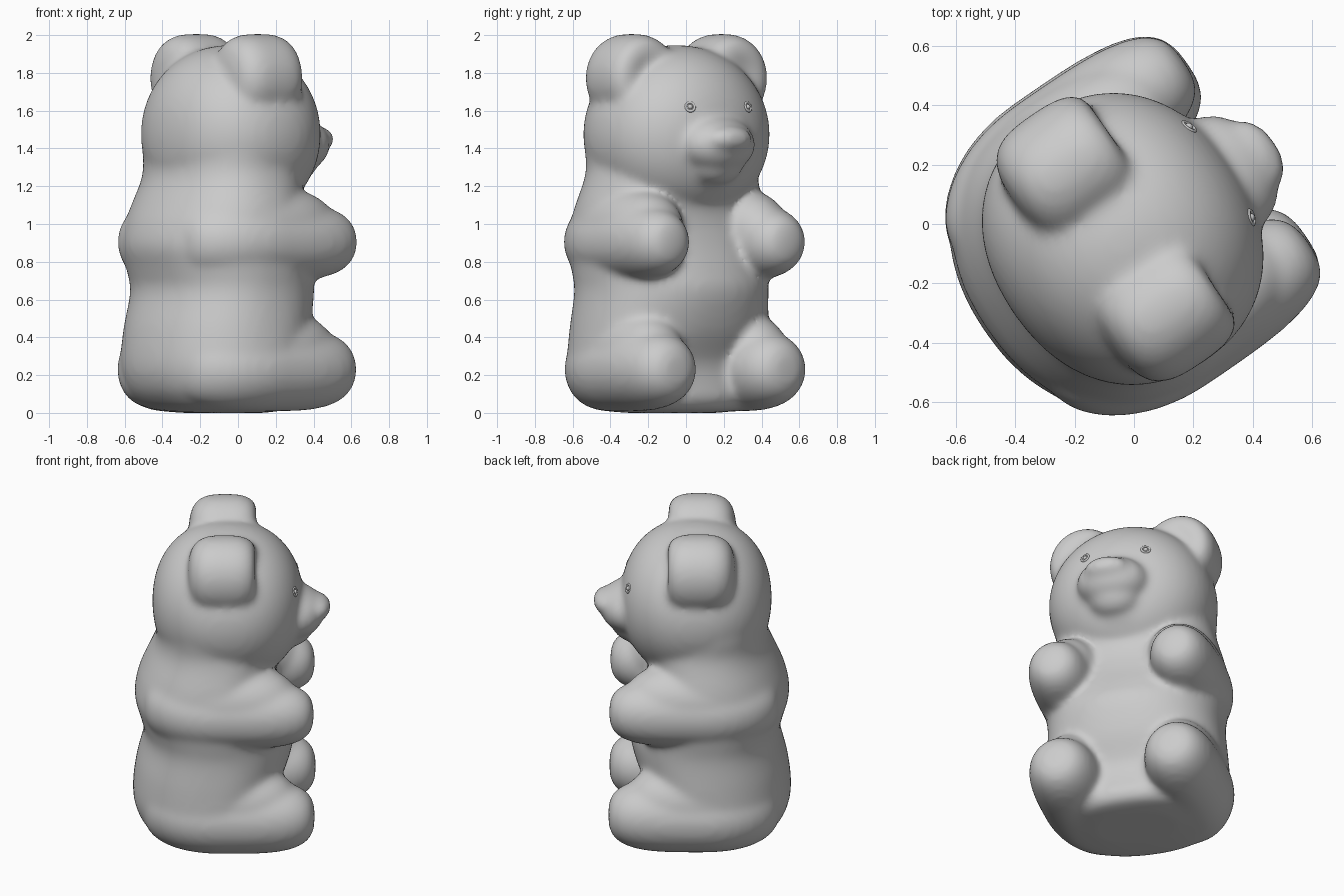
import bpy, bmesh, math
from mathutils import Vector, Matrix

if "Cube" in bpy.data.objects:
    bpy.data.objects.remove(bpy.data.objects["Cube"])

FACING = math.radians(34.5)   # the bear's local +x is forward
TURN = Matrix.Rotation(FACING, 4, 'Z')

grey = bpy.data.materials.new("soft_grey")
grey.diffuse_color = (0.6, 0.6, 0.6, 1)
grey.use_nodes = True
grey.node_tree.nodes["Principled BSDF"].inputs["Base Color"].default_value = grey.diffuse_color


def finish(name, bm):
    mesh = bpy.data.meshes.new(name)
    bmesh.ops.recalc_face_normals(bm, faces=bm.faces)
    for f in bm.faces:
        f.smooth = True
    bm.to_mesh(mesh)
    bm.free()
    mesh.materials.append(grey)
    ob = bpy.data.objects.new(name, mesh)
    bpy.context.collection.objects.link(ob)
    ob.matrix_world = TURN
    return ob


def blob(bm, center, radii, power=2.0, dish=0.0, bend=0.0):
    """Rounded barrel along x; higher power gives flatter ends.
    dish hollows the front end, bend curls the rear end inward."""
    verts = bmesh.ops.create_uvsphere(bm, u_segments=48, v_segments=32, radius=1)['verts']
    for v in verts:
        d = v.co.normalized()
        rho = math.hypot(d.y, d.z)
        d = d / (abs(d.x) ** power + rho ** power) ** (1 / power)
        if dish and d.x > 0:
            rho = math.hypot(d.y, d.z)
            d.x -= dish * math.exp(-(rho / 0.55) ** 2)
        co = Vector(center) + Vector([a * b for a, b in zip(d, radii)])
        co.y -= bend * min(0.0, co.x + 0.1) ** 2
        v.co = co


def smooth_rows(rows, steps=5):
    """Pass a smooth curve through the profile rows."""
    p = [rows[0]] + rows + [rows[-1]]
    out = []
    for a, b, c, d in zip(p, p[1:], p[2:], p[3:]):
        for i in range(steps):
            t = i / steps
            out.append([0.5 * (2 * q + (r - o) * t + (2 * o - 5 * q + 4 * r - s) * t * t
                        + (3 * q - o - 3 * r + s) * t ** 3) for o, q, r, s in zip(a, b, c, d)])
    return out + [rows[-1]]


def loft(bm, rows, n=64):
    """Stacked ovals: height, front, back, half width."""
    rings = []
    for z, front, back, half in rows:
        mid = -0.12   # widest line of the torso
        ring = []
        for i in range(n):
            t = 2 * math.pi * i / n
            c, s = math.cos(t), math.sin(t)
            k = 1 / (abs(c) ** 2.2 + abs(s) ** 2.2) ** (1 / 2.2)
            depth = front - mid if c > 0 else mid - back
            ring.append(bm.verts.new((mid + depth * c * k, -0.015 + half * s * k, z)))
        rings.append(ring)
    for a, b in zip(rings, rings[1:]):
        for i in range(n):
            j = (i + 1) % n
            bm.faces.new((a[i], a[j], b[j], b[i]))
    bm.faces.new(rings[0][::-1])
    bm.faces.new(rings[-1])


bm = bmesh.new()
# Torso
loft(bm, smooth_rows([
    (0.0, 0.08, -0.28, 0.25), (0.02, 0.18, -0.46, 0.42), (0.08, 0.22, -0.55, 0.50),
    (0.16, 0.21, -0.60, 0.535), (0.27, 0.21, -0.62, 0.55), (0.45, 0.29, -0.60, 0.54),
    (0.64, 0.335, -0.555, 0.525), (0.75, 0.31, -0.575, 0.535), (0.88, 0.26, -0.61, 0.55),
    (1.0, 0.23, -0.59, 0.54), (1.1, 0.23, -0.55, 0.52), (1.22, 0.26, -0.495, 0.485),
    (1.30, 0.27, -0.48, 0.47), (1.42, 0.27, -0.475, 0.475), (1.55, 0.2, -0.42, 0.42)]))
# Head and jaw
blob(bm, (-0.06, -0.02, 1.475), (0.445, 0.497, 0.472), 2.2)
blob(bm, (0.08, -0.014, 1.26), (0.26, 0.30, 0.17))
for s in (-1, 1):
    # Arms with shoulders
    blob(bm, (-0.05, -0.015 + s * 0.372, 0.905), (0.50, 0.20, 0.205), 3.2, bend=s * 0.6)
    blob(bm, (-0.06, -0.015 + s * 0.335, 0.975), (0.41, 0.215, 0.22), 2.5, bend=s * 0.6)
    # Legs with thighs
    blob(bm, (-0.05, -0.01 + s * 0.352, 0.23), (0.505, 0.222, 0.222), 3.2, bend=s * 0.6)
    blob(bm, (-0.06, -0.01 + s * 0.335, 0.31), (0.41, 0.215, 0.235), 2.5, bend=s * 0.6)
    # Ears
    blob(bm, (-0.075, -0.008 + s * 0.288, 1.772), (0.217, 0.22, 0.235), 3.2, dish=0.3)
# Muzzle, nose and chin
blob(bm, (0.345, -0.035, 1.42), (0.165, 0.215, 0.15))
blob(bm, (0.455, -0.04, 1.45), (0.093, 0.135, 0.07), 2.3)
blob(bm, (0.32, -0.03, 1.33), (0.125, 0.16, 0.125))

bear = finish("bear_body", bm)
remesh = bear.modifiers.new("fuse", 'REMESH')
remesh.mode = 'VOXEL'
remesh.voxel_size = 0.018
remesh.use_smooth_shade = True
soften = bear.modifiers.new("soften", 'SMOOTH')
soften.factor = 0.5
soften.iterations = 18

# Eyes: a thin raised ring around a small dome
for s, side in ((-1, "right"), (1, "left")):
    bm = bmesh.new()
    n, m = 24, 8
    grid = []
    for i in range(n):
        a = 2 * math.pi * i / n
        row = []
        for j in range(m):
            b = 2 * math.pi * j / m
            r = 0.024 + 0.007 * math.cos(b)
            row.append(bm.verts.new((r * math.cos(a), r * math.sin(a), 0.008 * math.sin(b))))
        grid.append(row)
    for i in range(n):
        for j in range(m):
            k, l = (i + 1) % n, (j + 1) % m
            bm.faces.new((grid[i][j], grid[k][j], grid[k][l], grid[i][l]))
    bmesh.ops.create_uvsphere(bm, u_segments=16, v_segments=10, radius=0.014)
    normal = Vector((1.93, s * 0.725, 0.66))
    spin = normal.to_track_quat('Z', 'Y').to_matrix().to_4x4()
    bm.transform(Matrix.Translation((0.337, -0.02 + s * 0.185, 1.62)) @ spin)
    finish(side + "_eye", bm)
